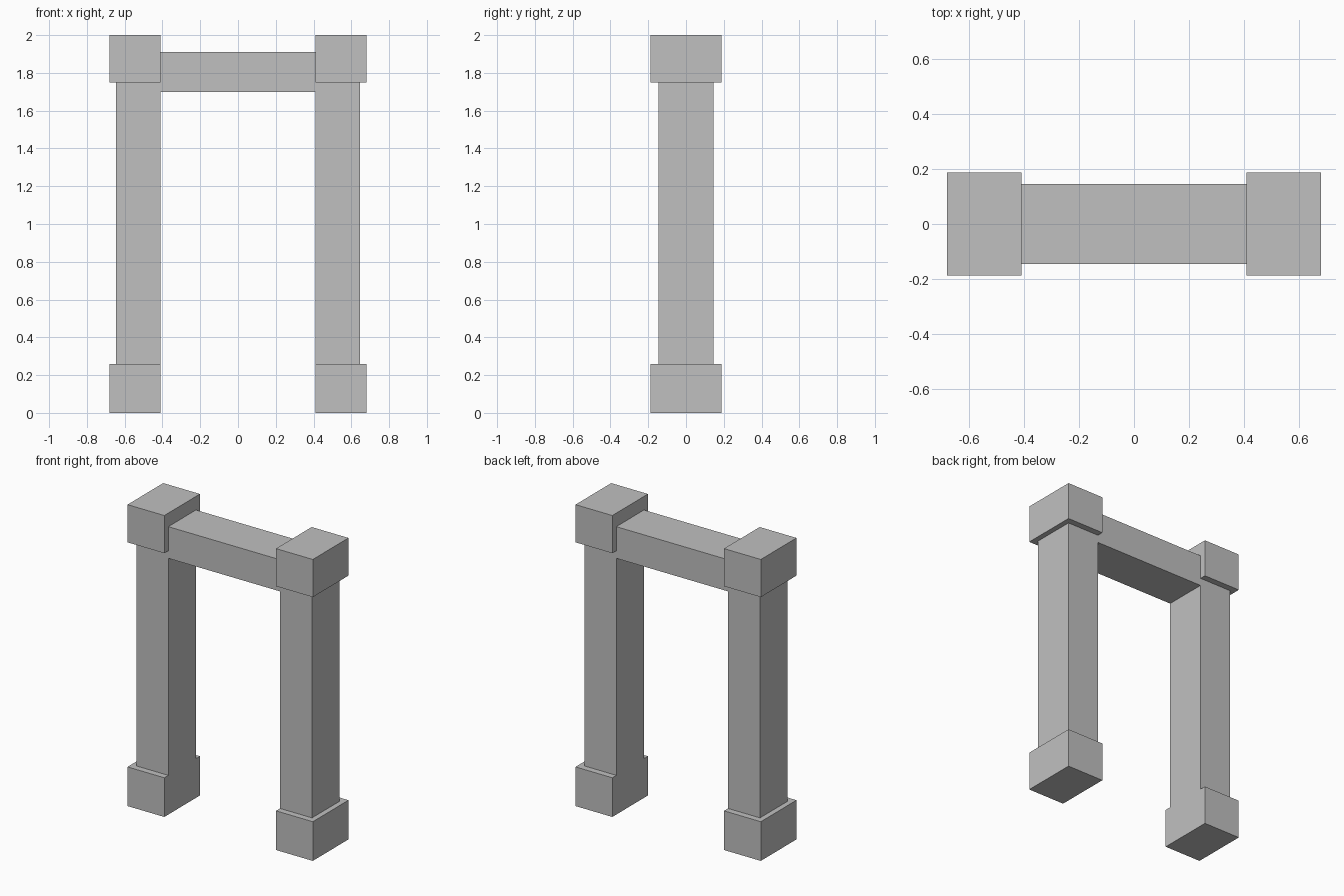
import bpy

old = bpy.data.objects.get("Cube")
if old:
    bpy.data.objects.remove(old, do_unlink=True)

# Single stone colour
stone = bpy.data.materials.new("stone_grey")
stone.use_nodes = True
GREY = (0.53, 0.53, 0.53, 1)
stone.diffuse_color = GREY
stone.node_tree.nodes["Principled BSDF"].inputs["Base Color"].default_value = GREY


def block(name, x, y, z):
    """Box spanning the (low, high) range on each axis."""
    spans = (x, y, z)
    bpy.ops.mesh.primitive_cube_add(size=1, location=[(a + b) / 2 for a, b in spans])
    obj = bpy.context.object
    obj.name = name
    obj.scale = [b - a for a, b in spans]
    bpy.ops.object.transform_apply(location=False, rotation=False, scale=True)
    obj.data.materials.append(stone)
    return obj


INNER = 0.41           # inner faces of base, shaft and cap are flush
SHAFT_X, BLOCK_X = 0.645, 0.68
SHAFT_Y, BLOCK_Y = 0.145, 0.187
BASE_TOP, CAP_BOTTOM, TOP = 0.26, 1.75, 2.0

# Two mirrored pillars, each with a base and a cap
for side, s in (("left", 1), ("right", -1)):
    def span(outer):
        return tuple(sorted((s * INNER, s * outer)))
    wide, narrow = (-BLOCK_Y, BLOCK_Y), (-SHAFT_Y, SHAFT_Y)
    block(side + "_base", span(BLOCK_X), wide, (0, BASE_TOP))
    block(side + "_shaft", span(SHAFT_X), narrow, (BASE_TOP, CAP_BOTTOM))
    block(side + "_cap", span(BLOCK_X), wide, (CAP_BOTTOM, TOP))

# Crossbeam between the pillars
block("crossbeam", (-INNER, INNER), (-SHAFT_Y, SHAFT_Y), (1.70, 1.91))
